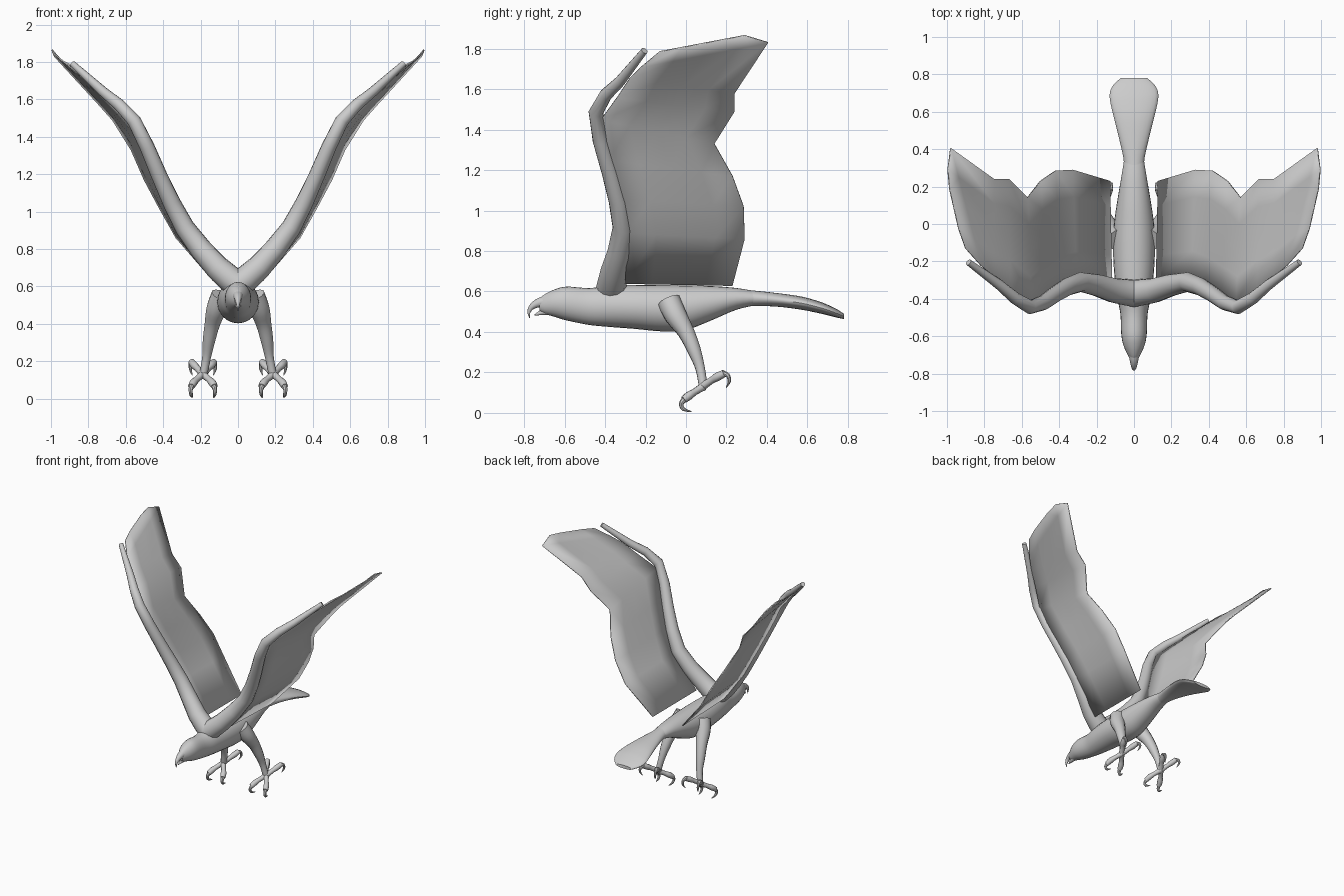
import bpy, bmesh, math
from mathutils import Vector

if "Cube" in bpy.data.objects:
    bpy.data.objects.remove(bpy.data.objects["Cube"])


def finish(bm, name, mirror=False, thickness=0, angle=40):
    bmesh.ops.recalc_face_normals(bm, faces=bm.faces)
    me = bpy.data.meshes.new(name)
    bm.to_mesh(me)
    bm.free()
    ob = bpy.data.objects.new(name, me)
    bpy.context.collection.objects.link(ob)
    bpy.ops.object.select_all(action='DESELECT')
    ob.select_set(True)
    bpy.context.view_layer.objects.active = ob
    bpy.ops.object.shade_smooth_by_angle(angle=math.radians(angle))
    if thickness:
        s = ob.modifiers.new("thickness", 'SOLIDIFY')
        s.thickness, s.offset = thickness, 0
    if mirror:
        ob.modifiers.new("mirror", 'MIRROR')
    return ob


def smooth(rows, steps):
    """Catmull-Rom interpolation of rows of numbers."""
    out = []
    for i in range(len(rows) - 1):
        p0, p1 = rows[max(i - 1, 0)], rows[i]
        p2, p3 = rows[i + 1], rows[min(i + 2, len(rows) - 1)]
        for k in range(steps):
            t = k / steps
            out.append([0.5 * (2 * b + (c - a) * t + (2 * a - 5 * b + 4 * c - d) * t * t
                               + (3 * b - a - 3 * c + d) * t ** 3)
                        for a, b, c, d in zip(p0, p1, p2, p3)])
    return out + [list(rows[-1])]


def skin(bm, rings):
    loops = [[bm.verts.new(p) for p in r] for r in rings]
    n = len(loops[0])
    for a, b in zip(loops, loops[1:]):
        for i in range(n):
            bm.faces.new((a[i], a[(i + 1) % n], b[(i + 1) % n], b[i]))
    bm.faces.new(loops[0])
    bm.faces.new(loops[-1])


def hull(name, rows, sides=24, steps=4):
    """Rows of y, top z, bottom z, half width."""
    bm = bmesh.new()
    rings = []
    for y, top, bot, w in smooth(rows, steps):
        rings.append([(w * math.cos(a), y, (top + bot) / 2 + (top - bot) / 2 * math.sin(a))
                      for a in (2 * math.pi * i / sides for i in range(sides))])
    skin(bm, rings)
    return finish(bm, name)


def tube(name, paths, sides=12, steps=4, mirror=True):
    """Paths of x, y, z, radius."""
    bm = bmesh.new()
    for path in paths:
        rows = smooth(path, steps)
        pts = [Vector(r[:3]) for r in rows]
        u = None
        rings = []
        for i, p in enumerate(pts):
            t = (pts[min(i + 1, len(pts) - 1)] - pts[max(i - 1, 0)]).normalized()
            u = t.orthogonal() if u is None else u - t * u.dot(t)
            u.normalize()
            v, r = t.cross(u), max(rows[i][3], 0.001)
            rings.append([p + r * (u * math.cos(a) + v * math.sin(a))
                          for a in (2 * math.pi * k / sides for k in range(sides))])
        skin(bm, rings)
    return finish(bm, name, mirror)


# Head and body
hull("body", [(-.725, .565, .505, .02), (-.70, .585, .49, .034), (-.65, .61, .475, .056),
              (-.59, .624, .457, .068), (-.48, .617, .435, .073), (-.38, .628, .425, .092),
              (-.25, .632, .415, .107), (-.12, .632, .403, .112), (0, .63, .41, .107),
              (.12, .627, .455, .09), (.25, .617, .51, .068), (.36, .598, .535, .05)])

# Fanned tail
hull("tail", [(.22, .615, .52, .06), (.33, .605, .528, .054), (.45, .592, .525, .078),
              (.57, .575, .51, .108), (.66, .55, .492, .128), (.71, .53, .48, .127),
              (.75, .51, .47, .105), (.78, .49, .464, .07)])

# Hooked beak, upper and lower
tube("upper_beak", [[(0, -.69, .55, .032), (0, -.73, .543, .023), (0, -.762, .524, .015),
                     (0, -.776, .498, .008), (0, -.773, .468, .001)]], mirror=False)
tube("lower_beak", [[(0, -.68, .503, .02), (0, -.72, .494, .012), (0, -.75, .483, .002)]],
     mirror=False)

# Wing arms
tube("wing_arm", [[(0, -.37, .61, .075), (.11, -.355, .70, .067), (.285, -.31, .915, .053),
                   (.42, -.375, 1.19, .043), (.555, -.445, 1.485, .037),
                   (.72, -.325, 1.64, .027), (.885, -.205, 1.79, .017)]], steps=2)

# Wing feather sheets: leading edge and trailing edge, joined chordwise
lead = [(.12, -.30, .64), (.31, -.29, .89), (.39, -.33, 1.06), (.47, -.38, 1.25),
        (.55, -.42, 1.45), (.66, -.34, 1.56), (.75, -.28, 1.65), (.82, -.22, 1.71),
        (.90, -.13, 1.785)]
trail = [(.13, .23, .63), (.33, .29, .86), (.42, .285, 1.02), (.5, .23, 1.17),
         (.57, .14, 1.33), (.67, .24, 1.49), (.75, .24, 1.58), (.98, .405, 1.83),
         (.995, .29, 1.865)]
bm = bmesh.new()
grid = []
for j, (a, b) in enumerate(zip(lead, trail)):
    a, b = Vector(a), Vector(b)
    row = [a.lerp(b, k / 4) for k in range(5)]
    if j == len(lead) - 1:
        for k in (1, 2, 3):
            row[k].x += .014
    grid.append([bm.verts.new(p) for p in row])
for r, s in zip(grid, grid[1:]):
    for k in range(4):
        bm.faces.new((r[k], s[k], s[k + 1], r[k + 1]))
finish(bm, "wing_feathers", True, .008)

# Legs
tube("leg", [[(.085, -.085, .55, .06), (.115, -.05, .48, .055), (.137, 0, .40, .042),
              (.155, .04, .31, .034), (.168, .07, .22, .024), (.185, .085, .13, .022)]])

# Toes and curved claws, two forward and two back on each foot
toes, claws = [], []
for s in (-1, 1):
    c = .188
    toes.append([(c, .085, .13, .021), (c + s * .03, .045, .105, .017),
                 (c + s * .05, .015, .085, .021), (c + s * .062, -.012, .065, .018)])
    claws.append([(c + s * .058, -.005, .07, .016), (c + s * .065, -.024, .045, .011),
                  (c + s * .062, -.012, .018, .009), (c + s * .056, .028, .006, .002)])
    toes.append([(c, .08, .13, .021), (c + s * .028, .125, .16, .017),
                 (c + s * .045, .155, .178, .021), (c + s * .06, .19, .196, .018)])
    claws.append([(c + s * .056, .18, .195, .016), (c + s * .066, .207, .185, .011),
                  (c + s * .066, .214, .155, .008), (c + s * .056, .198, .125, .002)])
tube("toes", toes, sides=10, steps=3)
tube("claws", claws, sides=8, steps=3)
